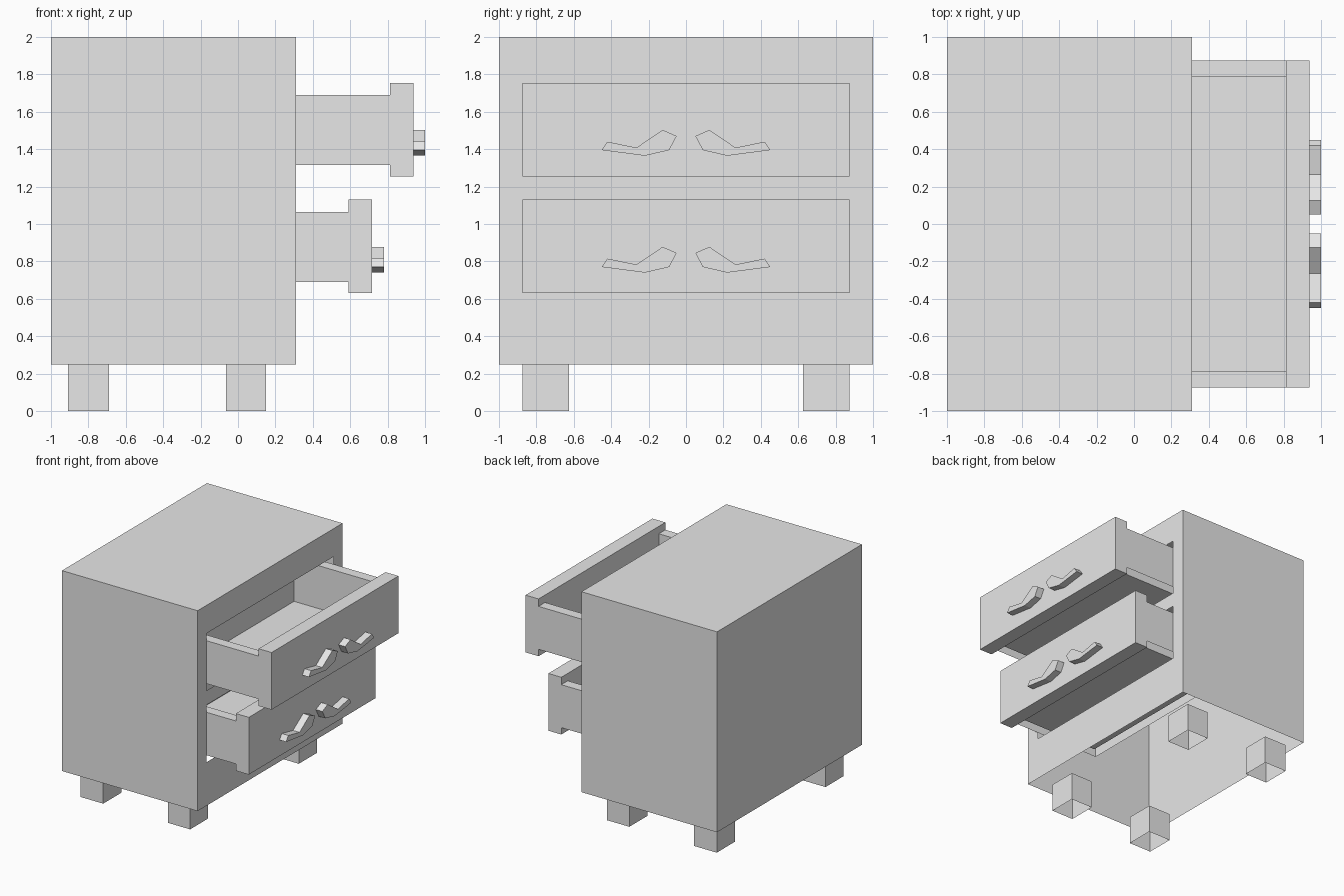
import bpy, bmesh
from mathutils import Vector

cube = bpy.data.objects.get("Cube")
if cube:
    bpy.data.objects.remove(cube, do_unlink=True)

grey = bpy.data.materials.new("plain_grey")
grey.use_nodes = True
grey.diffuse_color = (0.8, 0.8, 0.8, 1)
grey.node_tree.nodes["Principled BSDF"].inputs["Base Color"].default_value = (0.8, 0.8, 0.8, 1)


def finish(name, bm):
    bmesh.ops.remove_doubles(bm, verts=bm.verts, dist=0.0001)
    mesh = bpy.data.meshes.new(name)
    bm.to_mesh(mesh)
    bm.free()
    mesh.materials.append(grey)
    obj = bpy.data.objects.new(name, mesh)
    bpy.context.collection.objects.link(obj)
    return obj


def add_box(bm, low, high, open_sides=()):
    """Box between two corners, leaving out faces whose normal is listed."""
    low, high = Vector(low), Vector(high)
    made = bmesh.ops.create_cube(bm, size=1)["verts"]
    for v in made:
        v.co = (low + high) / 2 + v.co * (high - low)
    bm.normal_update()
    faces = {f for v in made for f in v.link_faces}
    gone = [f for f in faces if any(f.normal.dot(Vector(n)) > 0.9 for n in open_sides)]
    bmesh.ops.delete(bm, geom=gone, context="FACES")


def add_face(bm, points):
    bm.faces.new([bm.verts.new(p) for p in points])


UP, DOWN, OUT = (0, 0, 1), (0, 0, -1), (1, 0, 0)
FRONT = 0.31      # plane of the drawer openings
HALF = 0.875      # half width of the drawers
RIM = 0.09        # drawer wall thickness

# Cabinet shell: open underneath, with two drawer openings
bm = bmesh.new()
add_box(bm, (-1, -1, 0.25), (FRONT, 1, 2), (DOWN, OUT))
ys = [-1, -HALF, HALF, 1]
zs = [0.25, 0.63, 1.13, 1.255, 1.755, 2]
for i in range(3):
    for j in range(5):
        if i == 1 and j in (1, 3):
            continue
        a, b, c, d = ys[i], ys[i + 1], zs[j], zs[j + 1]
        add_face(bm, [(FRONT, a, c), (FRONT, b, c), (FRONT, b, d), (FRONT, a, d)])
finish("cabinet", bm)

# Four hollow square legs
for depth, x0, x1 in (("back", -0.91, -0.69), ("front", -0.065, 0.15)):
    for side, y in (("right", -0.75), ("left", 0.75)):
        bm = bmesh.new()
        add_box(bm, (x0, y - 0.125, 0), (x1, y + 0.125, 0.25), (UP, DOWN))
        finish(f"{depth}_{side}_leg", bm)

# Bent handle outline in y and height above the panel's lower edge
HANDLE = [(0.05, 0.215), (0.09, 0.14), (0.22, 0.11), (0.45, 0.14),
          (0.42, 0.185), (0.265, 0.153), (0.125, 0.248)]


def drawer(name, x, z):
    """Drawer whose panel back is at x and panel lower edge at z."""
    bm = bmesh.new()
    add_box(bm, (x, -HALF, z), (x + 0.125, HALF, z + 0.5))
    finish(name + "_front_panel", bm)

    # Tray: outer wall, rim, inner wall and floor lofted as one sheet
    bm = bmesh.new()
    bottom, top, back = z + 0.06, z + 0.435, x - 0.82
    rows = []
    for inset, height in ((0, bottom), (0, top), (RIM, top), (RIM, bottom)):
        w, b = HALF - inset, back - RIM + inset
        rows.append([bm.verts.new((px, py, height))
                     for px, py in ((x, -w), (b, -w), (b, w), (x, w))])
    for r0, r1 in zip(rows, rows[1:]):
        for k in range(3):
            bm.faces.new((r1[k], r1[k + 1], r0[k + 1], r0[k]))
    bm.faces.new(rows[-1][::-1])
    finish(name + "_tray", bm)

    # Mirrored pair of handles
    for side, s in (("right", -1), ("left", 1)):
        bm = bmesh.new()
        face = bm.faces.new([bm.verts.new((x + 0.125, s * hy, z + hz)) for hy, hz in HANDLE])
        grown = bmesh.ops.extrude_face_region(bm, geom=[face], use_keep_orig=True)["geom"]
        for v in grown:
            if isinstance(v, bmesh.types.BMVert):
                v.co.x += 0.063
        bmesh.ops.recalc_face_normals(bm, faces=bm.faces)
        finish(f"{name}_{side}_handle", bm)


drawer("upper_drawer", 0.812, 1.255)
drawer("lower_drawer", 0.592, 0.63)
